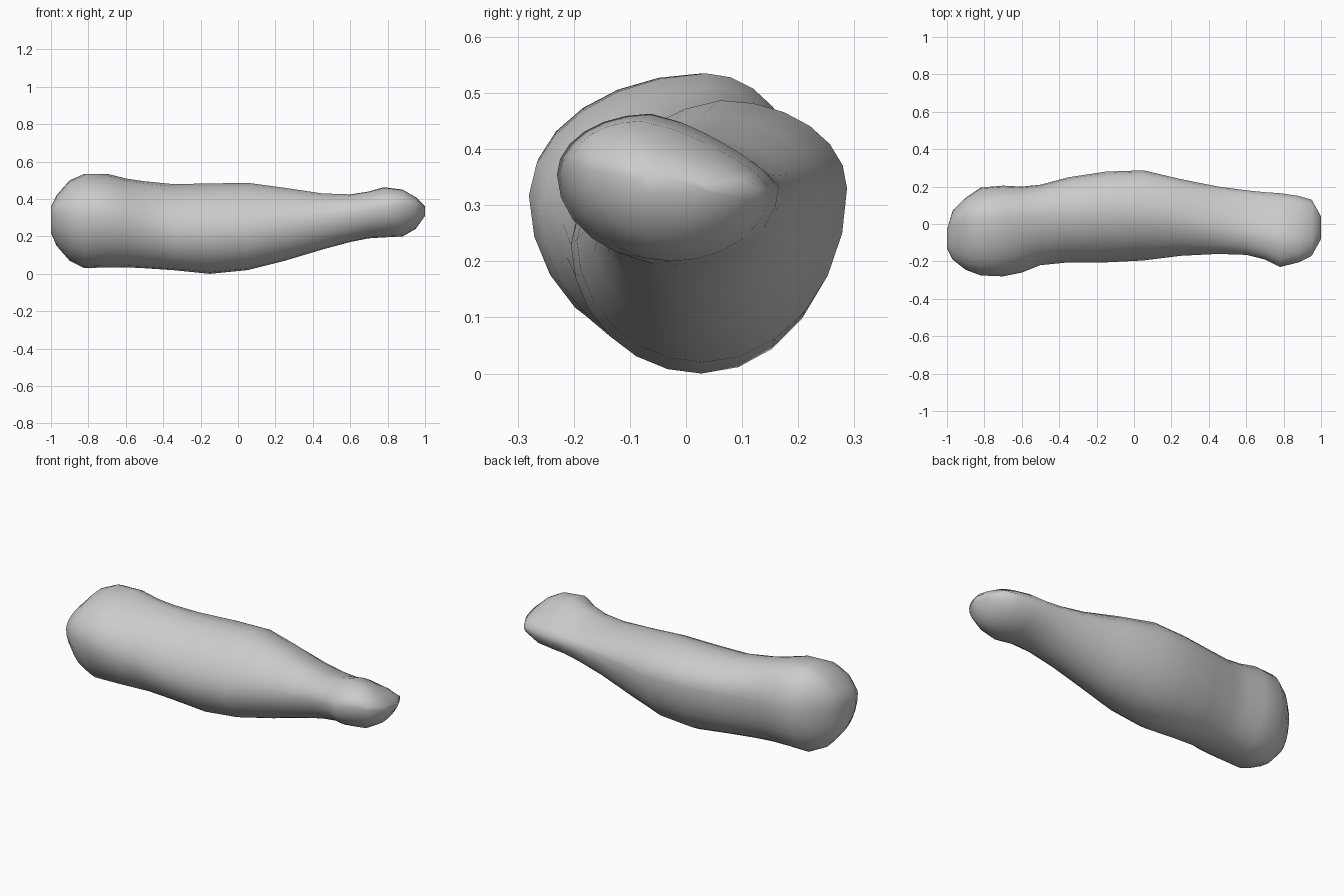
import bpy
import bmesh
import math

default_cube = bpy.data.objects.get("Cube")
if default_cube:
    bpy.data.objects.remove(default_cube, do_unlink=True)

SIDES = 24

# Silhouette stations along the length: x, bottom, top, front, back
STATIONS = [
    (-1, .22, .36, -.13, -.03), (-.97, .15, .42, -.19, .07),
    (-.9, .07, .50, -.245, .14), (-.82, .03, .535, -.275, .195),
    (-.7, .035, .535, -.28, .205), (-.6, .035, .51, -.26, .2),
    (-.5, .03, .495, -.22, .21), (-.35, .02, .48, -.205, .25),
    (-.15, 0, .483, -.205, .28), (.05, .02, .487, -.195, .287),
    (.25, .07, .46, -.17, .24), (.45, .13, .43, -.16, .2),
    (.6, .17, .425, -.165, .18), (.7, .19, .44, -.19, .17),
    (.78, .195, .463, -.23, .165), (.88, .2, .45, -.205, .15),
    (.95, .24, .41, -.17, .13), (1, .31, .36, -.08, .04),
]


def make_material(name, color):
    """Plain single-colour material."""
    material = bpy.data.materials.new(name)
    material.use_nodes = True
    material.diffuse_color = color
    shader = next(n for n in material.node_tree.nodes if n.type == 'BSDF_PRINCIPLED')
    shader.inputs["Base Color"].default_value = color
    return material


def within(value, low, high):
    """Keep a value inside the middle part of a span."""
    margin = (high - low) * .28
    return min(max(value, low + margin), high - margin)


def section_ring(bm, x, bottom, top, front, back):
    """Lopsided oval: four quarter ellipses meeting at shifted extremes."""
    right, left = max(-x, 0), max(x, 0)
    ridge = within(.07 - .05 * right - .17 * left, front, back)
    keel = within(.035 - .05 * right - .07 * left, front, back)
    back_waist = within(.33, bottom, top)
    front_waist = within(.23 + .16 * left + .1 * min(max(right - .35, 0) * 2.5, 1), bottom, top)
    knob = min(max((x - .3) * 2.5, 0), 1)
    ring = []
    for i in range(SIDES):
        angle = math.tau * i / SIDES
        c, s = math.cos(angle), math.sin(angle)
        middle = ridge if s > 0 else keel
        waist = back_waist if c > 0 else front_waist
        # Flatten the sloping back of the knob and the upper front of the shaft
        flat = 0
        if s > 0:
            flat = .17 * knob if c > 0 else .06 * (1 - knob) * (1 - right)
        scale = 1 - flat * abs(math.sin(2 * angle))
        y = middle + scale * c * (back - middle if c > 0 else middle - front)
        z = waist + scale * s * (top - waist if s > 0 else waist - bottom)
        ring.append(bm.verts.new((x, y, z)))
    return ring


# Loft the shaft with its thick rounded head and narrow flattened end
bm = bmesh.new()
rings = [section_ring(bm, *station) for station in STATIONS]
for near, far in zip(rings, rings[1:]):
    for i in range(SIDES):
        j = (i + 1) % SIDES
        bm.faces.new((near[i], near[j], far[j], far[i]))
bm.faces.new(rings[0])
bm.faces.new(rings[-1])
bmesh.ops.recalc_face_normals(bm, faces=bm.faces)

mesh = bpy.data.meshes.new("long_rounded_body")
bm.to_mesh(mesh)
bm.free()
mesh.materials.append(make_material("light_grey", (.6, .6, .6, 1)))
for face in mesh.polygons:
    face.use_smooth = True
body = bpy.data.objects.new("long_rounded_body", mesh)
bpy.context.scene.collection.objects.link(body)
